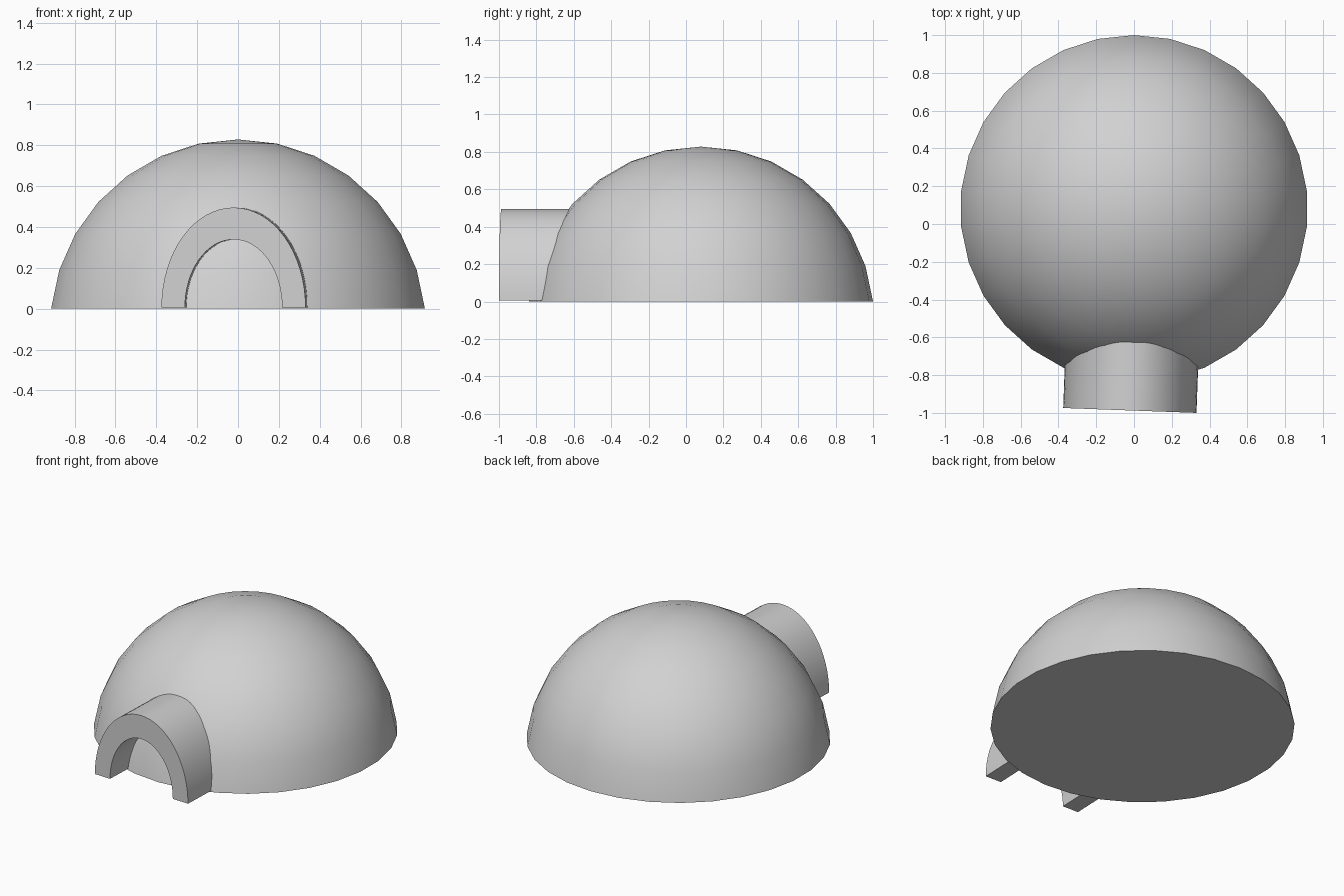
import bpy, bmesh, math

cube = bpy.data.objects.get("Cube")
if cube:
    bpy.data.objects.remove(cube, do_unlink=True)

snow = bpy.data.materials.new("snow_grey")
snow.use_nodes = True
colour = (0.64, 0.64, 0.64, 1)
snow.diffuse_color = colour
snow.node_tree.nodes["Principled BSDF"].inputs["Base Color"].default_value = colour


def finish(name, bm, angle):
    """Turn the bmesh into a shaded object with the snow colour."""
    bmesh.ops.recalc_face_normals(bm, faces=bm.faces)
    mesh = bpy.data.meshes.new(name)
    bm.to_mesh(mesh)
    bm.free()
    mesh.materials.append(snow)
    obj = bpy.data.objects.new(name, mesh)
    bpy.context.collection.objects.link(obj)
    bpy.ops.object.select_all(action='DESELECT')
    obj.select_set(True)
    bpy.context.view_layer.objects.active = obj
    bpy.ops.object.shade_smooth_by_angle(angle=math.radians(angle))
    return obj


# Dome: a sphere cut just above its equator and closed with a flat floor
RADIUS = 0.925
floor_z = RADIUS * math.cos(math.radians(84))
bm = bmesh.new()
bmesh.ops.create_uvsphere(bm, u_segments=30, v_segments=15, radius=RADIUS)
low = [v for v in bm.verts if v.co.z < floor_z - 0.01]
bmesh.ops.delete(bm, geom=low, context='VERTS')
rim = [e for e in bm.edges if e.is_boundary]
bmesh.ops.contextual_create(bm, geom=rim)
dome = finish("dome", bm, 30)
dome.location = (0, 0.08, -floor_z)

# Entrance tunnel: an elliptical arch extruded back into the dome
STEPS = 32
bm = bmesh.new()


def arch(half_width, height):
    angles = [math.pi * i / STEPS for i in range(STEPS + 1)]
    return [bm.verts.new((half_width * math.cos(a), 0, height * math.sin(a)))
            for a in angles]


outer, inner = arch(0.353, 0.489), arch(0.238, 0.333)
front = [bm.faces.new((outer[i], outer[i + 1], inner[i + 1], inner[i]))
         for i in range(STEPS)]
back = bmesh.ops.extrude_face_region(bm, geom=front, use_keep_orig=True)
back_verts = [g for g in back["geom"] if isinstance(g, bmesh.types.BMVert)]
bmesh.ops.translate(bm, verts=back_verts, vec=(0, 0.44, 0))
tunnel = finish("entrance_tunnel", bm, 30)
tunnel.location = (-0.022, -0.987, 0.006)
tunnel.rotation_euler.z = math.radians(-2.1)
